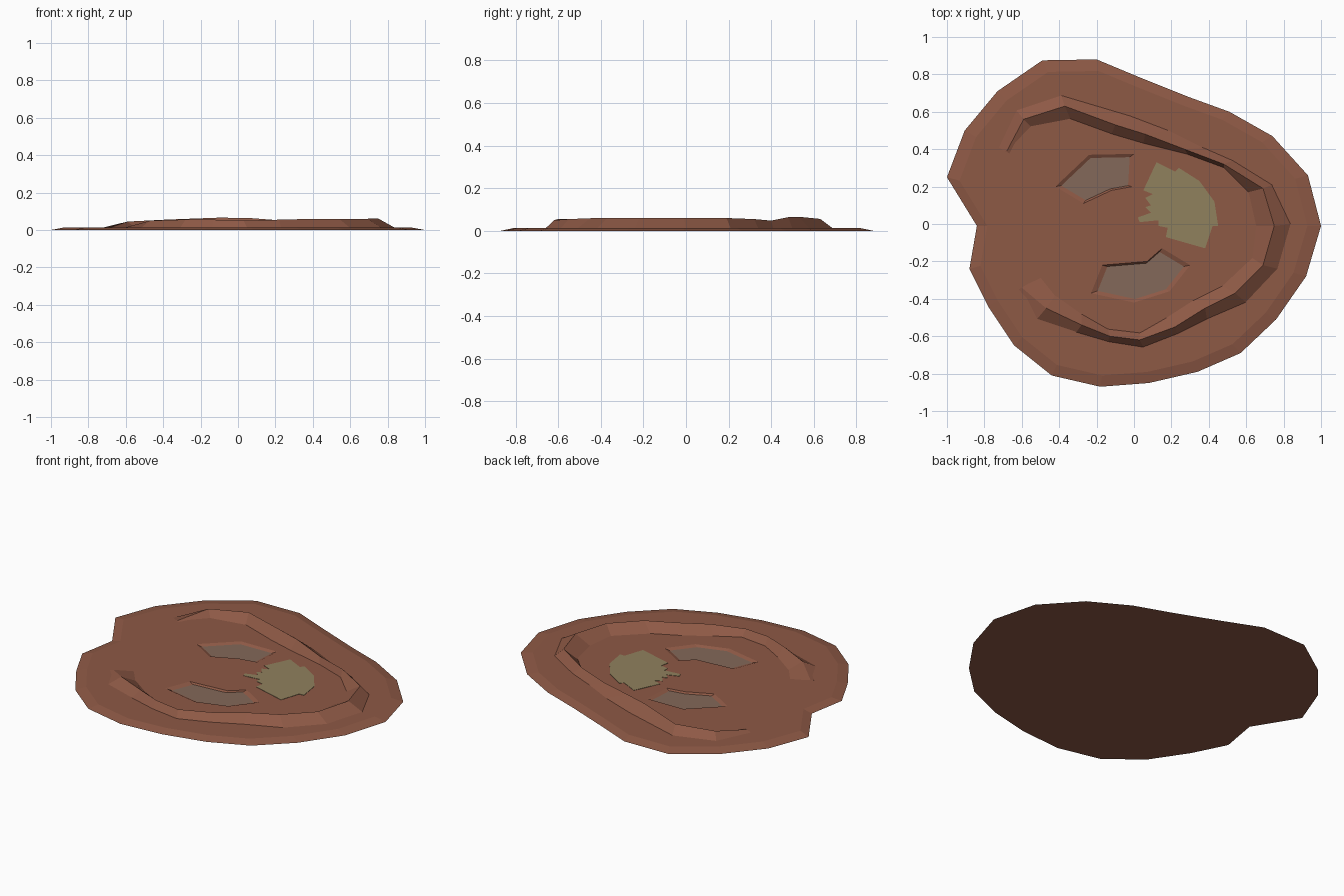
import bpy, bmesh

if "Cube" in bpy.data.objects:
    bpy.data.objects.remove(bpy.data.objects["Cube"])


def material(name, rgb):
    m = bpy.data.materials.new(name)
    m.diffuse_color = (*rgb, 1)
    m.use_nodes = True
    m.node_tree.nodes["Principled BSDF"].inputs["Base Color"].default_value = m.diffuse_color
    return m


def finish(bm, name, mat):
    bmesh.ops.recalc_face_normals(bm, faces=bm.faces)
    me = bpy.data.meshes.new(name)
    bm.to_mesh(me)
    bm.free()
    me.materials.append(mat)
    ob = bpy.data.objects.new(name, me)
    bpy.context.collection.objects.link(ob)
    return ob


def ring(bm, pts, z, s=1.0):
    # ring of vertices scaled about its own middle
    cx = sum(p[0] for p in pts) / len(pts)
    cy = sum(p[1] for p in pts) / len(pts)
    return [bm.verts.new((cx + (x - cx) * s, cy + (y - cy) * s, z)) for x, y in pts]


def bridge(bm, a, b, closed=True):
    n = len(a)
    for i in range(n if closed else n - 1):
        j = (i + 1) % n
        bm.faces.new((a[i], a[j], b[j], b[i]))


def loop_edges(bm, vs):
    return [bm.edges.get((vs[i - 1], vs[i])) for i in range(len(vs))]


clay = material("clay", (0.27, 0.10, 0.06))
stone = material("pit_floor", (0.23, 0.14, 0.10))
moss = material("moss", (0.28, 0.22, 0.11))
TOP = 0.013

outline = [(1, -.01), (.93, .26), (.74, .47), (.51, .60), (.29, .68), (.04, .78),
           (-.20, .88), (-.49, .875), (-.73, .71), (-.905, .50), (-1, .25),
           (-.84, -.01), (-.88, -.24), (-.78, -.44), (-.64, -.65), (-.44, -.81),
           (-.18, -.87), (.08, -.85), (.34, -.79), (.57, -.69), (.76, -.51), (.92, -.28)]
pits = {"upper": [(-.42, .20), (-.24, .37), (0, .375), (-.01, .20), (-.12, .18), (-.27, .11)],
        "lower": [(-.23, -.37), (-.17, -.22), (.07, -.20), (.15, -.13), (.30, -.22),
                  (.19, -.36), (0, -.42)]}

# Ground slab with sloped rim and two sunken pits
bm = bmesh.new()
low = ring(bm, outline, 0)
high = ring(bm, outline, TOP, 0.93)
bm.faces.new(low)
bridge(bm, low, high)
edges = loop_edges(bm, high)
for pts in pits.values():
    a = ring(bm, pts, TOP)
    b = ring(bm, pts, 0.003, 0.87)
    bridge(bm, a, b)
    bm.faces.new(b)
    edges += loop_edges(bm, a)
bmesh.ops.triangle_fill(bm, edges=edges, use_beauty=True)
finish(bm, "ground_slab", clay)

# Stone floors of the pits
for name, pts in pits.items():
    bm = bmesh.new()
    bm.faces.new(ring(bm, pts, 0.004, 0.87))
    for f in bm.faces:
        f.normal_update()
        if f.normal.z < 0:
            f.normal_flip()
    finish(bm, name + "_pit_floor", stone)

# Raised bank: outer foot, crest, crest height, inner foot at each station
bank = [((-.73, .40), (-.68, .39), .014, (-.64, .35)),
        ((-.63, .61), (-.59, .56), .045, (-.55, .52)),
        ((-.39, .69), (-.37, .63), .056, (-.34, .56)),
        ((-.02, .58), (-.10, .53), .066, (-.12, .48)),
        ((.19, .50), (.06, .48), .064, (.05, .43)),
        ((.37, .41), (.27, .40), .048, (.29, .37)),
        ((.53, .34), (.48, .32), .055, (.48, .30)),
        ((.74, .21), (.69, .19), .060, (.61, .17)),
        ((.84, 0), (.75, -.01), .061, (.65, -.01)),
        ((.77, -.24), (.69, -.22), .060, (.63, -.18)),
        ((.60, -.42), (.54, -.37), .060, (.47, -.33)),
        ((.39, -.51), (.38, -.45), .059, (.31, -.41)),
        ((.23, -.59), (.22, -.55), .055, (.17, -.50)),
        ((.05, -.66), (.03, -.62), .050, (.03, -.58)),
        ((-.14, -.63), (-.13, -.60), .055, (-.14, -.56)),
        ((-.31, -.58), (-.28, -.54), .056, (-.28, -.48)),
        ((-.52, -.51), (-.47, -.45), .050, (-.42, -.38)),
        ((-.65, -.37), (-.60, -.34), .014, (-.50, -.28))]
bm = bmesh.new()
foot = 0.011
outer = [bm.verts.new((*o, foot)) for o, c, z, i in bank]
crest = [bm.verts.new((*c, z)) for o, c, z, i in bank]
inner = [bm.verts.new((*i, foot)) for o, c, z, i in bank]
for a, b in ((outer, crest), (crest, inner), (inner, outer)):
    bridge(bm, a, b, closed=False)
for k in (0, -1):
    bm.faces.new((outer[k], crest[k], inner[k]))
finish(bm, "raised_bank", clay)

# Ragged moss patch, a very thin sheet on the slab
patch = [(.12, .33), (.22, .28), (.24, .30), (.35, .23), (.43, .12), (.45, -.01),
         (.42, -.01), (.38, -.13), (.17, -.07), (.18, -.02), (.13, -.01), (.13, .02),
         (.03, .01), (.02, .035), (.09, .06), (.06, .09), (.09, .10), (.06, .14),
         (.10, .16), (.05, .18)]
bm = bmesh.new()
a = ring(bm, patch, TOP - 0.002)
b = ring(bm, patch, TOP + 0.002)
bridge(bm, a, b)
bm.faces.new(a)
bm.faces.new(b)
finish(bm, "moss_patch", moss)
